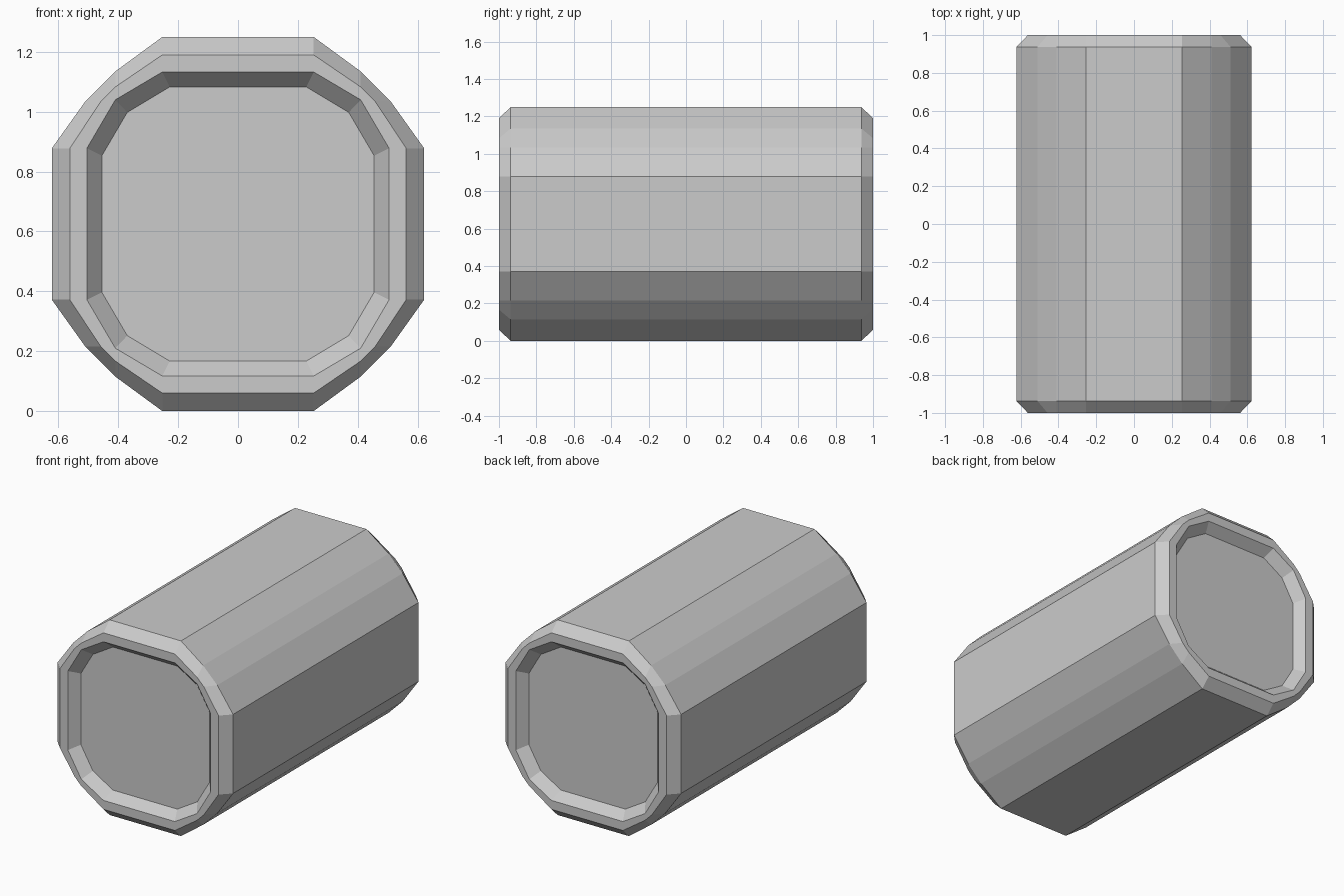
import bpy, bmesh

if "Cube" in bpy.data.objects:
    bpy.data.objects.remove(bpy.data.objects["Cube"])

CZ = 0.625  # height of the barrel axis


def ring(bm, quadrant, y):
    """Mirror a quarter profile into a full closed ring of vertices."""
    q = quadrant
    pts = list(q)
    pts += [(x, -z) for x, z in reversed(q)]
    pts += [(-x, -z) for x, z in q]
    pts += [(-x, z) for x, z in reversed(q)]
    return [bm.verts.new((x, y, z + CZ)) for x, z in pts]


def bridge(bm, a, b):
    n = len(a)
    for i in range(n):
        j = (i + 1) % n
        bm.faces.new((a[i], a[j], b[j], b[i]))


# Quarter profiles: body, chamfered rim, recess lip, recess floor
body = [(0.253, 0.622), (0.41, 0.51), (0.51, 0.41), (0.622, 0.253)]
body = [(0.253, 0.625), (0.41, 0.51), (0.51, 0.41), (0.622, 0.253)]
rim = [(0.253, 0.565), (0.41, 0.458), (0.458, 0.41), (0.562, 0.253)]
lip = [(0.253, 0.508), (0.41, 0.415), (0.41, 0.415), (0.505, 0.253)]
floor = [(0.228, 0.458), (0.37, 0.373), (0.37, 0.373), (0.455, 0.228)]
section = [(floor, 0.94), (lip, 1.0), (rim, 1.0), (body, 0.938)]

# Barrel: front recess, rim, body, rear rim, rear recess
bm = bmesh.new()
rings = [ring(bm, p, -y) for p, y in section]
rings += [ring(bm, p, y) for p, y in reversed(section)]
for a, b in zip(rings, rings[1:]):
    bridge(bm, a, b)
bm.faces.new(rings[0])
bm.faces.new(rings[-1])
bmesh.ops.remove_doubles(bm, verts=bm.verts[:], dist=0.0005)
bmesh.ops.recalc_face_normals(bm, faces=bm.faces[:])

mesh = bpy.data.meshes.new("barrel")
bm.to_mesh(mesh)
bm.free()
barrel = bpy.data.objects.new("barrel", mesh)
bpy.context.collection.objects.link(barrel)
